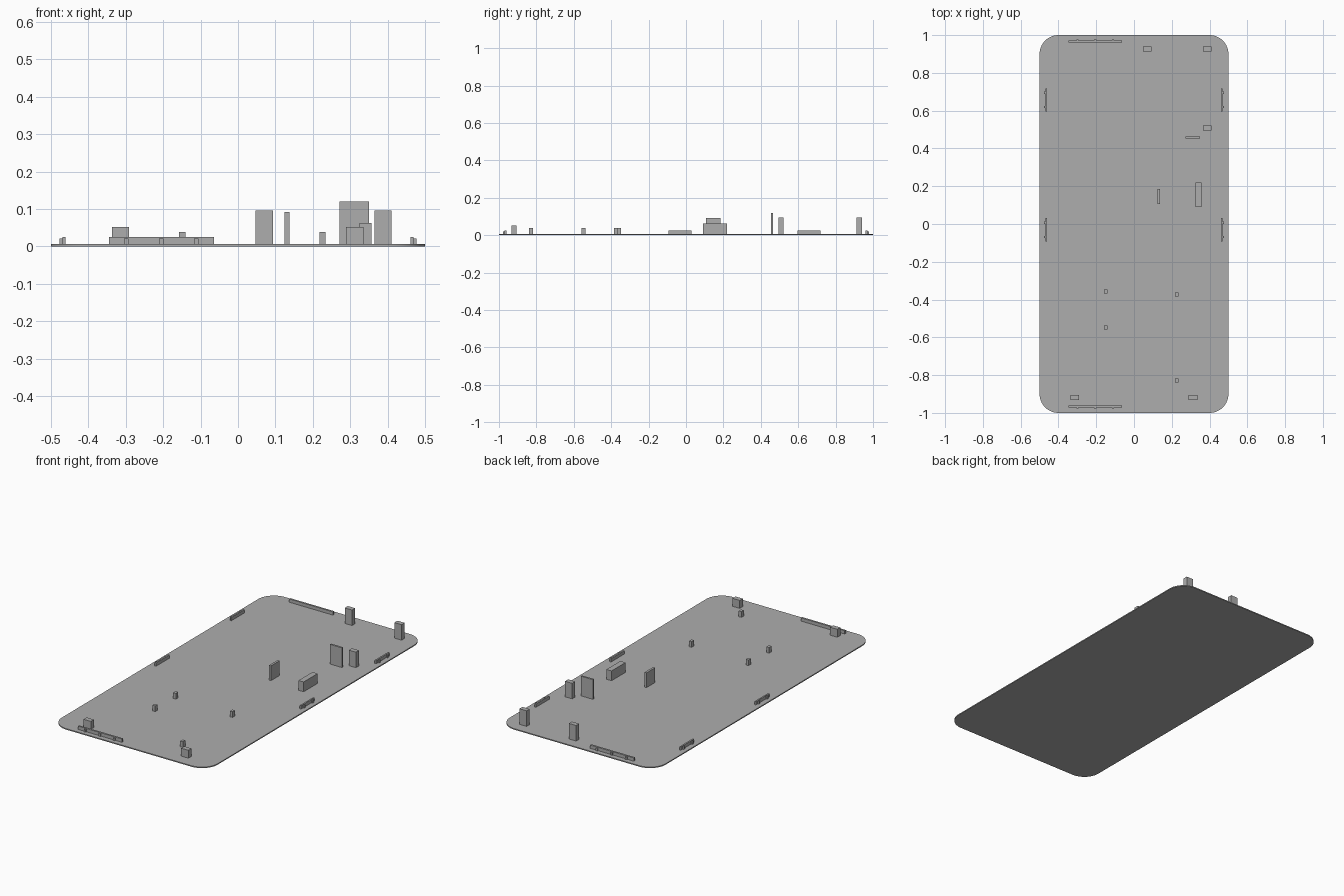
import bpy, bmesh, math

if "Cube" in bpy.data.objects:
    bpy.data.objects.remove(bpy.data.objects["Cube"])

grey = bpy.data.materials.new("mid grey")
grey.diffuse_color = (0.42, 0.42, 0.42, 1)
grey.use_nodes = True
grey.node_tree.nodes["Principled BSDF"].inputs["Base Color"].default_value = grey.diffuse_color

T = 0.006  # plate thickness


def finish(name, bm):
    bmesh.ops.recalc_face_normals(bm, faces=bm.faces)
    me = bpy.data.meshes.new(name)
    bm.to_mesh(me)
    bm.free()
    me.materials.append(grey)
    ob = bpy.data.objects.new(name, me)
    bpy.context.collection.objects.link(ob)
    return ob


def add_box(bm, x, y, w, d, top):
    """Box standing on the plate, centred at x, y."""
    verts = bmesh.ops.create_cube(bm, size=1)["verts"]
    for v in verts:
        v.co.x = x + v.co.x * w
        v.co.y = y + v.co.y * d
        v.co.z = top if v.co.z > 0 else T


def box(name, x, y, w, d, top):
    bm = bmesh.new()
    add_box(bm, x, y, w, d, top)
    return finish(name, bm)


# Base plate with rounded corners
R, N = 0.1, 12
bm = bmesh.new()
ring = []
for k, (sx, sy) in enumerate([(1, 1), (-1, 1), (-1, -1), (1, -1)]):
    for i in range(N + 1):
        a = (k + i / N) * math.pi / 2
        ring.append(bm.verts.new((sx * (0.5 - R) + R * math.cos(a),
                                  sy * (1 - R) + R * math.sin(a), 0)))
face = bm.faces.new(ring)
ext = bmesh.ops.extrude_face_region(bm, geom=[face])
for v in ext["geom"]:
    if isinstance(v, bmesh.types.BMVert):
        v.co.z = T
plate = finish("base_plate", bm)
bpy.context.view_layer.objects.active = plate
plate.select_set(True)
bpy.ops.object.shade_smooth_by_angle(angle=math.radians(30))

# Tall posts
for x, y in [(0.07, 0.926), (0.388, 0.926), (0.388, 0.508)]:
    box("tall_post", x, y, 0.046, 0.028, 0.096)

# Short posts at the front corners
for x in (-0.314, 0.312):
    box("short_post", x, -0.919, 0.046, 0.028, 0.052)

# Small pegs
for x, y in [(-0.149, -0.358), (-0.149, -0.548), (0.226, -0.374), (0.226, -0.829)]:
    box("small_peg", x, y, 0.017, 0.022, 0.039)

# Upright panels and block
box("wide_panel", 0.311, 0.459, 0.078, 0.011, 0.12)
box("narrow_panel", 0.131, 0.145, 0.013, 0.078, 0.092)
box("long_block", 0.341, 0.155, 0.033, 0.128, 0.063)

# Edge rails at front and back, with outward nubs
for s, name in [(-1, "front_rail"), (1, "back_rail")]:
    bm = bmesh.new()
    add_box(bm, -0.205, s * 0.966, 0.281, 0.011, 0.025)
    for x in (-0.299, -0.205, -0.111):
        add_box(bm, x, s * 0.972, 0.012, 0.011, 0.021)
    finish(name, bm)

# Edge rails on both sides, with outward nubs
for s, side in [(-1, "left"), (1, "right")]:
    for y in (0.657, -0.031):
        bm = bmesh.new()
        add_box(bm, s * 0.465, y, 0.009, 0.123, 0.025)
        for dy in (-0.038, 0.038):
            add_box(bm, s * 0.471, y + dy, 0.012, 0.012, 0.021)
        finish(side + "_rail", bm)
